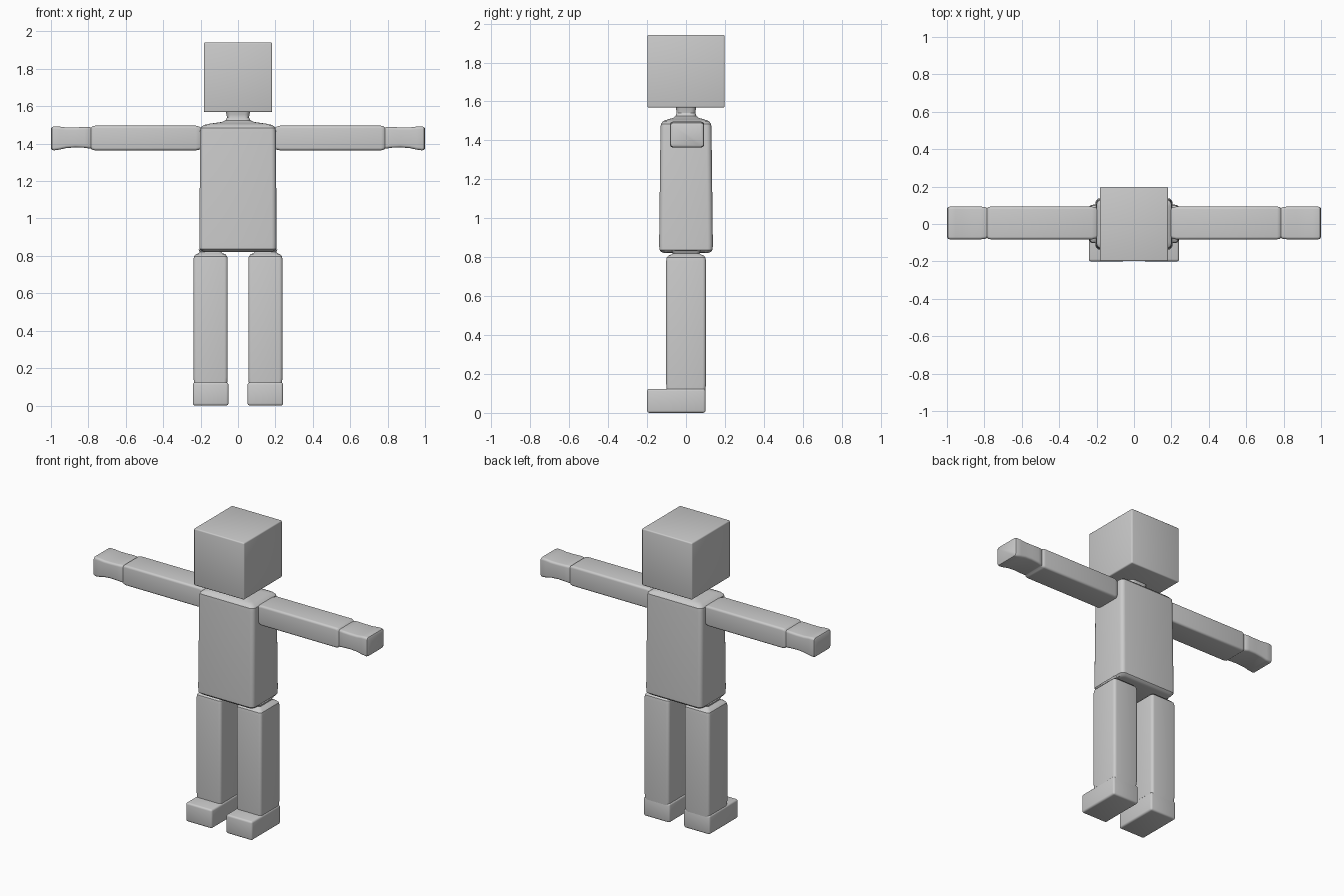
import bpy, bmesh, math
from mathutils import Vector

if "Cube" in bpy.data.objects:
    bpy.data.objects.remove(bpy.data.objects["Cube"])

grey = bpy.data.materials.new("plain_grey")
grey.diffuse_color = (0.6, 0.6, 0.6, 1)
grey.use_nodes = True
grey.node_tree.nodes["Principled BSDF"].inputs["Base Color"].default_value = grey.diffuse_color


def finish(bm, name):
    bmesh.ops.recalc_face_normals(bm, faces=bm.faces[:])
    me = bpy.data.meshes.new(name)
    bm.to_mesh(me)
    bm.free()
    me.materials.append(grey)
    ob = bpy.data.objects.new(name, me)
    bpy.context.collection.objects.link(ob)
    bpy.ops.object.select_all(action='DESELECT')
    ob.select_set(True)
    bpy.context.view_layer.objects.active = ob
    bpy.ops.object.shade_smooth_by_angle(angle=math.radians(32))
    return ob


def box(name, lo, hi, bevel):
    """Box between two corners with rounded edges."""
    bm = bmesh.new()
    bmesh.ops.create_cube(bm, size=1)
    lo, hi = Vector(lo), Vector(hi)
    for v in bm.verts:
        v.co = (lo + hi) / 2 + v.co * (hi - lo)
    bmesh.ops.bevel(bm, geom=bm.edges[:], offset=bevel, segments=3,
                    profile=0.5, affect='EDGES')
    return finish(bm, name)


def loft(name, rings, place):
    """Skin rounded rectangles: ring = (pos, u_min, u_max, v_min, v_max, radius)."""
    bm = bmesh.new()
    loops = []
    for pos, u0, u1, v0, v1, r in rings:
        loop = []
        for k, (cu, cv) in enumerate(((u1 - r, v1 - r), (u0 + r, v1 - r),
                                      (u0 + r, v0 + r), (u1 - r, v0 + r))):
            for s in range(5):
                a = math.radians(90 * k + 22.5 * s)
                loop.append(bm.verts.new(place(pos, cu + r * math.cos(a),
                                               cv + r * math.sin(a))))
        loops.append(loop)
    n = len(loops[0])
    for a, b in zip(loops, loops[1:]):
        for i in range(n):
            bm.faces.new((a[i], a[(i + 1) % n], b[(i + 1) % n], b[i]))
    bm.faces.new(loops[0])
    bm.faces.new(loops[-1])
    return finish(bm, name)


def mirror(ob):
    mod = ob.modifiers.new("mirror", 'MIRROR')
    mod.use_mirror_merge = False


def upright(p, u, v):
    return (u, v, p)


def sideways(p, u, v):
    return (p, u, v)


# head: crisp block
box("head", (-0.183, -0.199, 1.568), (0.183, 0.199, 1.942), 0.008)

# torso: rounded block with sloped shoulders running into the neck
torso = [(0.822, 0.180, 0.112), (0.826, 0.195, 0.126), (0.838, 0.205, 0.137),
         (0.87, 0.206, 0.138), (1.46, 0.203, 0.131), (1.485, 0.200, 0.129),
         (1.499, 0.185, 0.118), (1.506, 0.155, 0.098), (1.516, 0.085, 0.066),
         (1.525, 0.066, 0.054), (1.54, 0.059, 0.049), (1.555, 0.061, 0.050),
         (1.575, 0.066, 0.054)]
loft("torso", [(z, -x, x, -y, y, 0.026) for z, x, y in torso], upright)

# arm with a pinched wrist and a hand hollowed on its underside
arm = [(0.19, 0.012, 1.376, 1.484), (0.207, 0.004, 1.368, 1.491),
       (0.225, 0, 1.364, 1.496), (0.765, 0, 1.364, 1.496),
       (0.778, 0.002, 1.367, 1.493), (0.786, 0.008, 1.373, 1.486),
       (0.794, 0.003, 1.374, 1.489), (0.82, 0, 1.378, 1.489),
       (0.87, 0, 1.380, 1.487), (0.92, 0, 1.376, 1.487),
       (0.955, 0, 1.368, 1.491), (0.985, 0, 1.364, 1.492),
       (0.995, 0.003, 1.367, 1.489), (1.0, 0.011, 1.375, 1.481)]
mirror(loft("arm", [(x, -0.082 + d, 0.093 - d, z0, z1, 0.014)
                    for x, d, z0, z1 in arm], sideways))

# leg narrowing into the hip joint
leg = [(0.06, 0.004), (0.12, 0.003), (0.15, 0), (0.78, 0), (0.798, 0.003),
       (0.809, 0.013), (0.814, 0.028), (0.820, 0.034), (0.835, 0.026)]
mirror(loft("leg", [(z, 0.055 + d, 0.238 - d, -0.102 + d, 0.103 - d, 0.018)
                    for z, d in leg], upright))

# foot block reaching forward
mirror(box("foot", (0.051, -0.2, 0.0), (0.241, 0.1, 0.124), 0.012))
